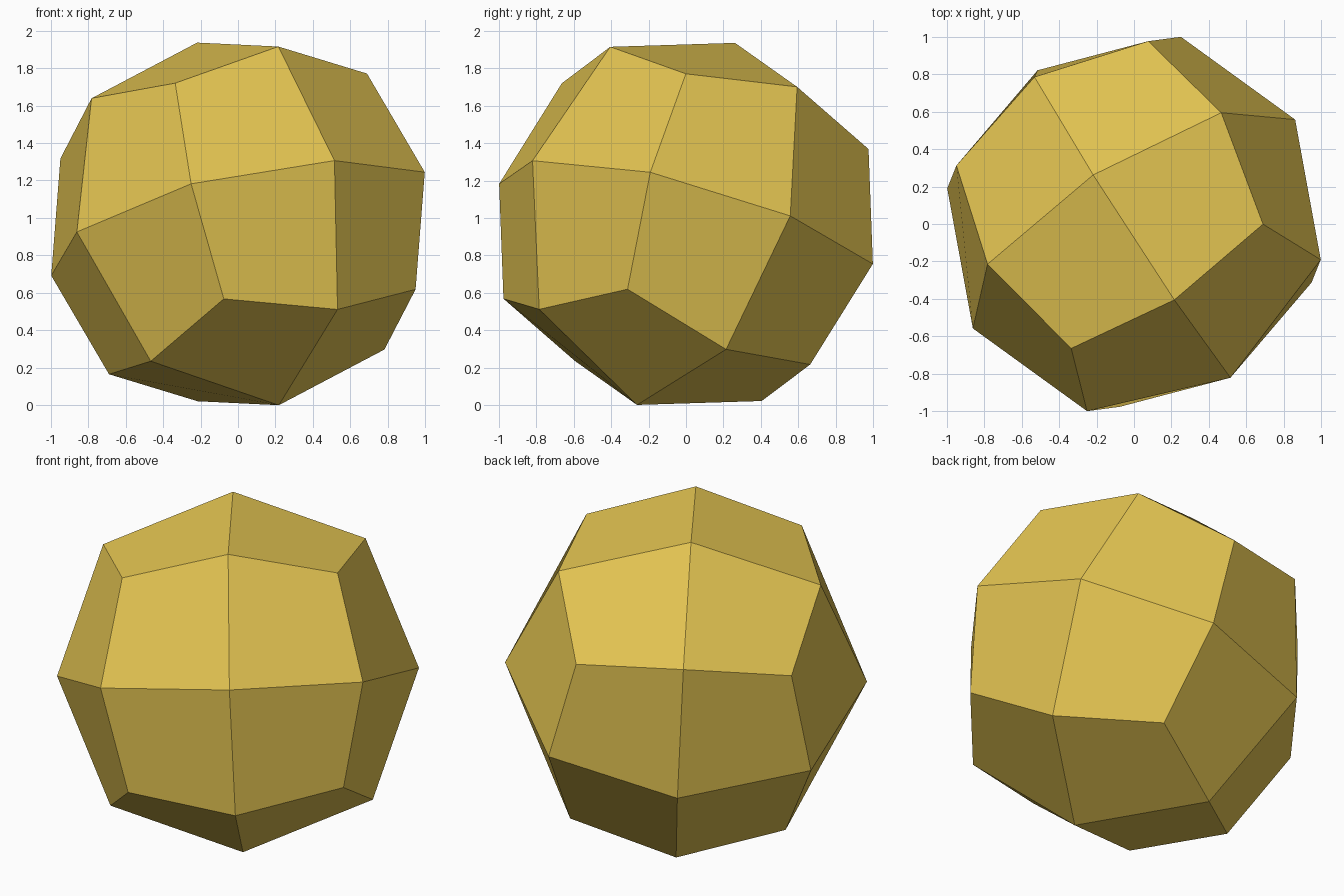
import bpy
import bmesh
from itertools import product
from mathutils import Vector

cube = bpy.data.objects.get("Cube")
if cube:
    bpy.data.objects.remove(cube, do_unlink=True)

# Tilted frame: three perpendicular axes of the kite-faced ball
up = Vector((-0.218, 0.262, 0.968)).normalized()
front = Vector((0.513, -0.818, 0.342))
front = (front - up * front.dot(up)).normalized()
axes = (up, front, up.cross(front))
centre = Vector((0, 0, 0.968))

# Radius of a vertex by how many axes it combines: axis, edge, corner
radius = {1: 1.026, 2: 1.052, 3: 1.0575}

bm = bmesh.new()
verts = {}


def vert(signs):
    """Vertex in the direction of a sign triple, shared between faces."""
    if signs not in verts:
        direction = sum((a * s for a, s in zip(axes, signs)), Vector())
        count = sum(map(abs, signs))
        verts[signs] = bm.verts.new(centre + direction.normalized() * radius[count])
    return verts[signs]


# Three kites in each octant, each from an axis point to the corner
for signs in product((-1, 1), repeat=3):
    for i in range(3):
        def keep(*used):
            return vert(tuple(s if n in used else 0 for n, s in enumerate(signs)))
        j, k = (i + 1) % 3, (i + 2) % 3
        if signs[0] * signs[1] * signs[2] < 0:
            j, k = k, j
        bm.faces.new((keep(i), keep(i, j), keep(0, 1, 2), keep(i, k)))

mesh = bpy.data.meshes.new("faceted_ball")
bm.to_mesh(mesh)
bm.free()

# Single golden yellow colour
colour = (0.76, 0.545, 0.082, 1)
gold = bpy.data.materials.new("golden_yellow")
gold.use_nodes = True
gold.diffuse_color = colour
gold.node_tree.nodes["Principled BSDF"].inputs["Base Color"].default_value = colour
mesh.materials.append(gold)

ball = bpy.data.objects.new("faceted_ball", mesh)
bpy.context.collection.objects.link(ball)
